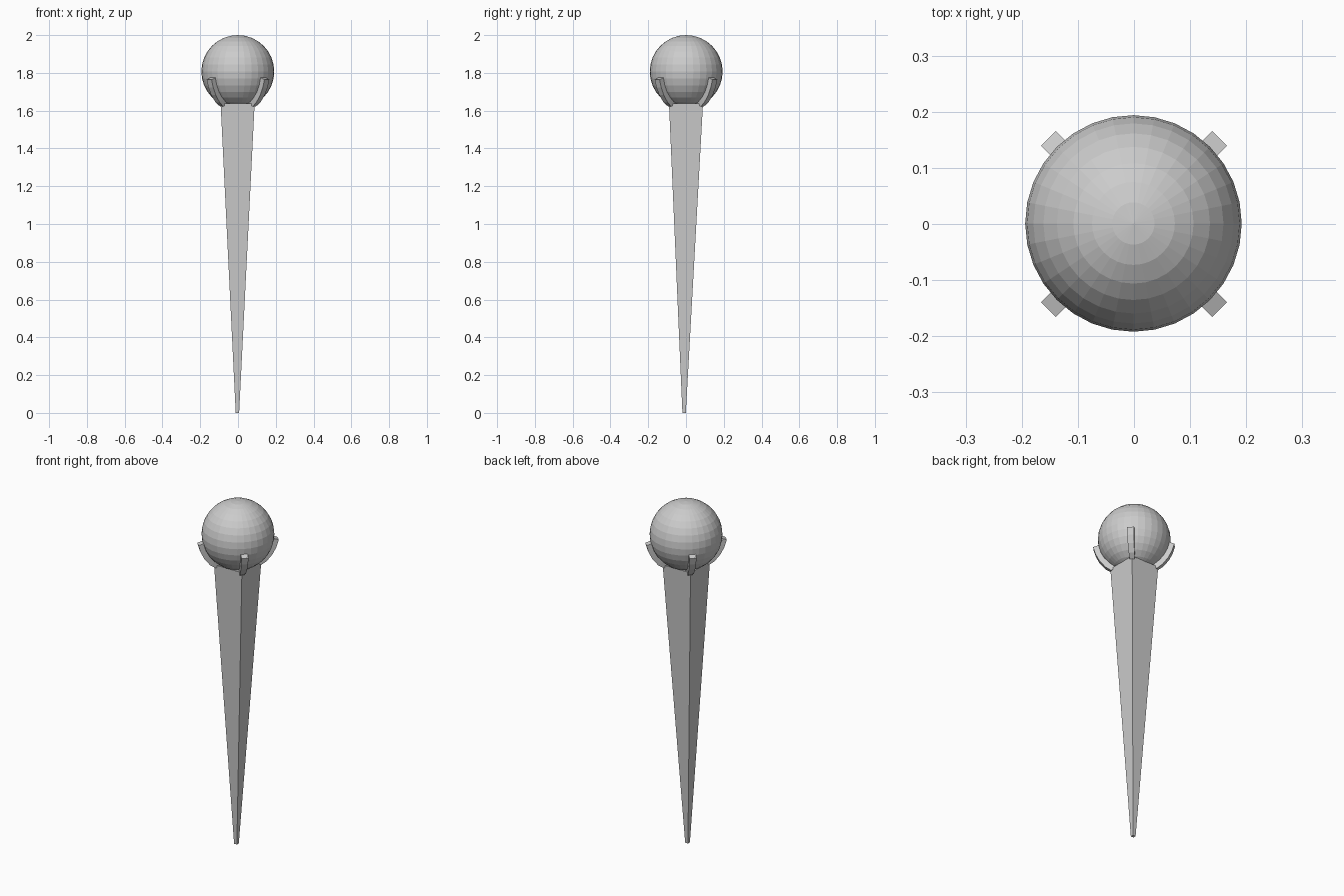
import bpy, bmesh
from math import radians, cos, sin
from mathutils import Matrix, Vector

if "Cube" in bpy.data.objects:
    bpy.data.objects.remove(bpy.data.objects["Cube"])


def make_object(name, bm):
    bmesh.ops.recalc_face_normals(bm, faces=bm.faces)
    mesh = bpy.data.meshes.new(name)
    bm.to_mesh(mesh)
    bm.free()
    obj = bpy.data.objects.new(name, mesh)
    bpy.context.collection.objects.link(obj)
    return obj


def skin(name, rings):
    """Closed skin over a row of four-point rings."""
    bm = bmesh.new()
    loops = [[bm.verts.new(p) for p in ring] for ring in rings]
    for a, b in zip(loops, loops[1:]):
        for i in range(4):
            j = (i + 1) % 4
            bm.faces.new((a[i], a[j], b[j], b[i]))
    bm.faces.new(loops[0])
    bm.faces.new(loops[-1])
    return make_object(name, bm)


def square(cx, cy, z, half):
    return [(cx + sx * half, cy + sy * half, z)
            for sx, sy in ((-1, -1), (1, -1), (1, 1), (-1, 1))]


# Ball on top
bm = bmesh.new()
bmesh.ops.create_uvsphere(bm, u_segments=32, v_segments=16, radius=0.193,
                          matrix=Matrix.Translation((-0.001, 0.001, 1.807)))
make_object("ball", bm)

# Square tapering shaft, tip slightly off centre
skin("shaft", [square(-0.003, -0.01, 0.0, 0.009),
               square(-0.002, 0.0, 1.638, 0.09)])

# Curved claws on the shaft corners: (inner r, inner z, outer r, outer z)
profile = [(0.085, 1.640, 0.122, 1.622),
           (0.125, 1.662, 0.152, 1.643),
           (0.158, 1.698, 0.184, 1.683),
           (0.176, 1.732, 0.204, 1.723),
           (0.186, 1.776, 0.216, 1.764)]
widths = [0.024, 0.030, 0.034, 0.036, 0.037]
for n in range(4):
    angle = radians(45 + 90 * n)
    out = Vector((cos(angle), sin(angle), 0))
    side = Vector((-sin(angle), cos(angle), 0))
    rings = []
    for (ri, zi, ro, zo), w in zip(profile, widths):
        inner = out * ri + Vector((0, 0, zi))
        outer = out * ro + Vector((0, 0, zo))
        s = side * w / 2
        rings.append([inner - s, outer - s, outer + s, inner + s])
    skin(f"claw_{n + 1}", rings)
